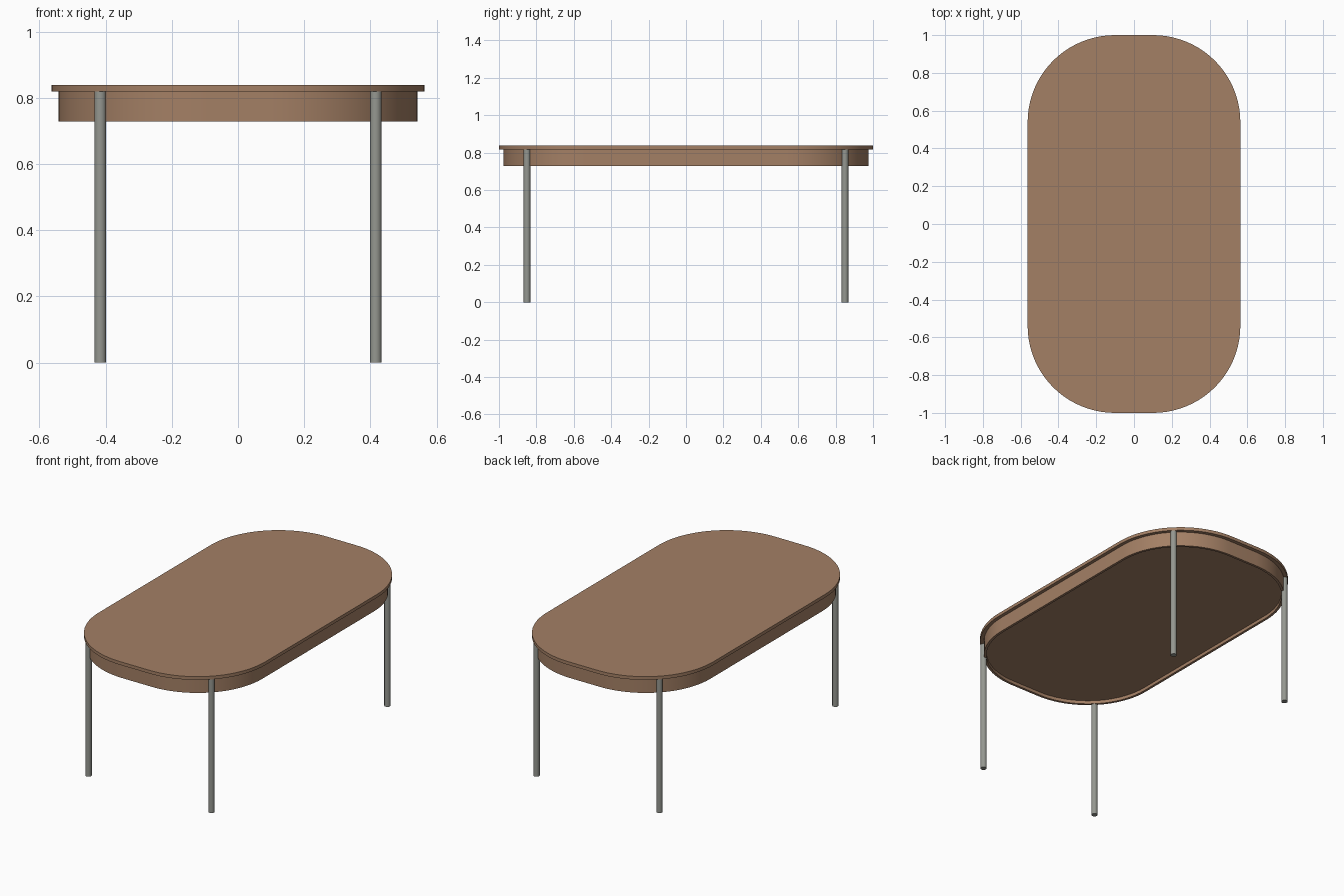
import bpy, bmesh, math

if "Cube" in bpy.data.objects:
    bpy.data.objects.remove(bpy.data.objects["Cube"])

def material(name, color):
    m = bpy.data.materials.new(name)
    m.diffuse_color = (*color, 1)
    m.use_nodes = True
    m.node_tree.nodes["Principled BSDF"].inputs["Base Color"].default_value = m.diffuse_color
    return m

wood = material("warm wood", (0.37, 0.215, 0.13))
metal = material("grey metal", (0.30, 0.31, 0.28))

CX, CY = 0.10, 0.54      # centres of the rounded corners
SEG = 20
TOP, UNDER, RIM, PANEL = 0.838, 0.818, 0.728, 0.748   # heights

def outline(hx, hy):
    """Rounded rectangle whose corners share the same centres."""
    pts = []
    for sx, sy, start in ((1, 1, 0), (-1, 1, 90), (-1, -1, 180), (1, -1, 270)):
        for i in range(SEG + 1):
            a = math.radians(start + 90 * i / SEG)
            pts.append((sx * CX + (hx - CX) * math.cos(a),
                        sy * CY + (hy - CY) * math.sin(a)))
    return pts

def finish(bm, name, mat):
    bmesh.ops.recalc_face_normals(bm, faces=bm.faces)
    me = bpy.data.meshes.new(name)
    bm.to_mesh(me)
    bm.free()
    me.materials.append(mat)
    ob = bpy.data.objects.new(name, me)
    bpy.context.collection.objects.link(ob)
    bpy.ops.object.select_all(action='DESELECT')
    ob.select_set(True)
    bpy.context.view_layer.objects.active = ob
    bpy.ops.object.shade_smooth_by_angle(angle=math.radians(30))

def loft(name, sections, mat):
    """Closed solid through (half x, half y, z) sections, capped at both ends."""
    bm = bmesh.new()
    rings = [[bm.verts.new((x, y, z)) for x, y in outline(hx, hy)]
             for hx, hy, z in sections]
    n = len(rings[0])
    for a, b in zip(rings, rings[1:]):
        for i in range(n):
            j = (i + 1) % n
            bm.faces.new((a[i], a[j], b[j], b[i]))
    bm.faces.new(rings[0])
    bm.faces.new(rings[-1])
    finish(bm, name, mat)

# Table top: solid rounded slab
loft("table_top", ((0.563, 1.0, UNDER), (0.563, 1.0, TOP)), wood)

# Apron: block under the top with a shallow recess in its underside
loft("apron", ((0.542, 0.977, UNDER), (0.542, 0.977, RIM),
               (0.527, 0.962, RIM), (0.527, 0.962, PANEL)), wood)

# Legs: slim round tubes set into the apron corners
for fb, sy in (("front", -1), ("back", 1)):
    for lr, sx in (("left", -1), ("right", 1)):
        bm = bmesh.new()
        bmesh.ops.create_cone(bm, cap_ends=True, segments=24,
                              radius1=0.018, radius2=0.018, depth=UNDER)
        bmesh.ops.translate(bm, verts=bm.verts, vec=(sx * 0.416, sy * 0.85, UNDER / 2))
        finish(bm, f"{fb}_{lr}_leg", metal)
